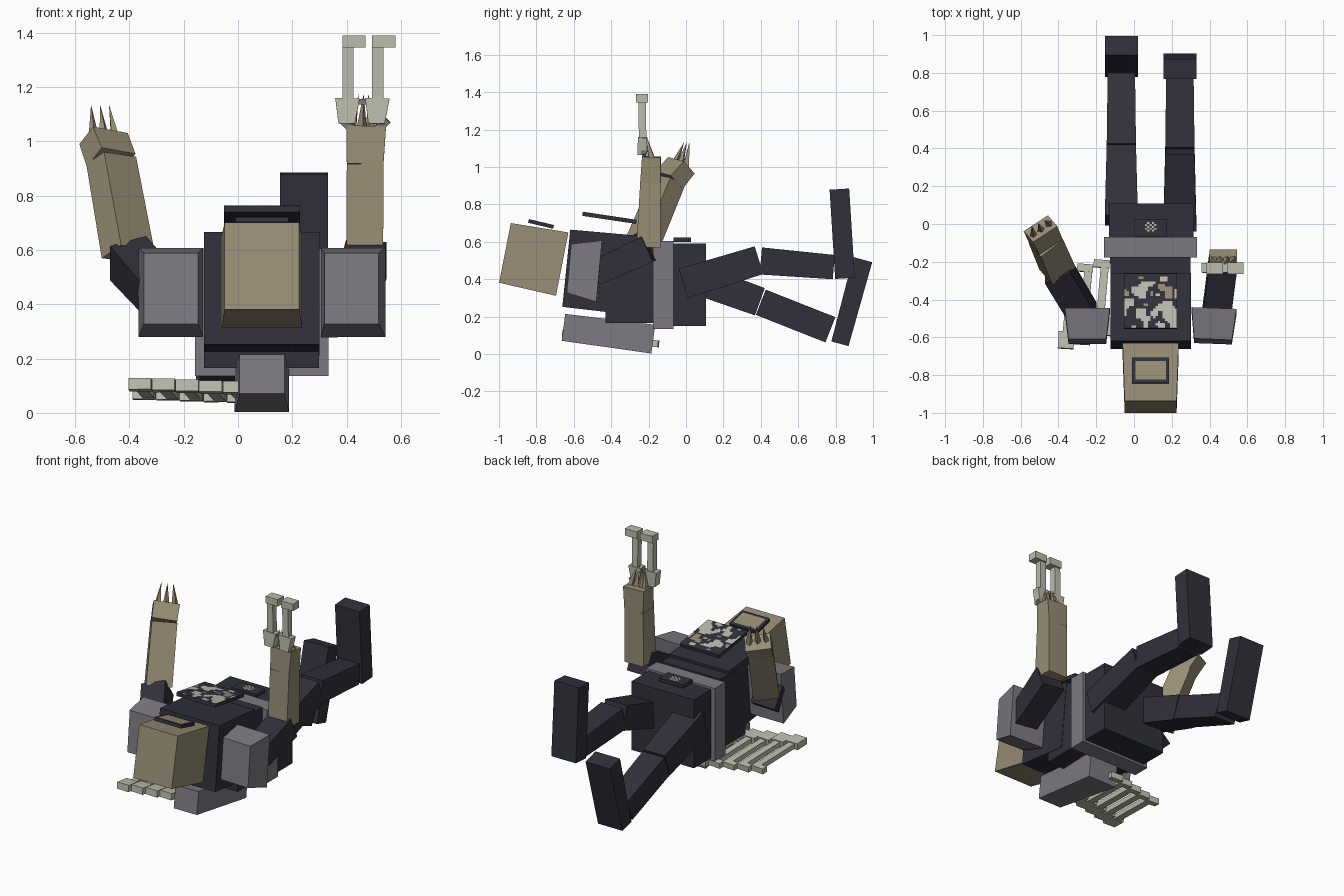
import bpy, bmesh, math
from mathutils import Vector, noise

if "Cube" in bpy.data.objects:
    bpy.data.objects.remove(bpy.data.objects["Cube"])


def material(name, r, g, b):
    m = bpy.data.materials.new(name)
    lin = [(c / 255 / 12.92) if c < 11 else ((c / 255 + 0.055) / 1.055) ** 2.4 for c in (r, g, b)]
    m.diffuse_color = (*lin, 1)
    m.use_nodes = True
    m.node_tree.nodes["Principled BSDF"].inputs["Base Color"].default_value = m.diffuse_color
    return m


DARK = material("dark navy cloth", 49, 48, 59)
GREY = material("grey padding", 124, 122, 129)
TAN = material("tan skin", 151, 141, 117)
BONE = material("pale bone", 188, 189, 174)


def finish(name, bm, *mats):
    bmesh.ops.recalc_face_normals(bm, faces=bm.faces)
    me = bpy.data.meshes.new(name)
    bm.to_mesh(me)
    bm.free()
    for m in mats:
        me.materials.append(m)
    ob = bpy.data.objects.new(name, me)
    bpy.context.collection.objects.link(ob)
    return ob


def block(name, a, b, size_a, size_b, mat, side=(1, 0, 0)):
    """Tapered box from end centre a to end centre b; sizes are (side width, thickness)."""
    a, b = Vector(a), Vector(b)
    d = (b - a).normalized()
    u = Vector(side)
    u = (u - d * u.dot(d)).normalized()
    v = d.cross(u)
    bm = bmesh.new()
    rings = []
    for c, (w, t) in ((a, size_a), (b, size_b)):
        rings.append([bm.verts.new(c + u * (w / 2 * i) + v * (t / 2 * j))
                      for i, j in ((-1, -1), (1, -1), (1, 1), (-1, 1))])
    bm.faces.new(rings[0])
    bm.faces.new(rings[1])
    for i in range(4):
        k = (i + 1) % 4
        bm.faces.new((rings[0][i], rings[0][k], rings[1][k], rings[1][i]))
    return finish(name, bm, mat)


def box(name, x0, x1, y0, y1, z0, z1, mat):
    s = (x1 - x0, z1 - z0)
    x, z = (x0 + x1) / 2, (z0 + z1) / 2
    return block(name, (x, y0, z), (x, y1, z), s, s, mat)


def spike(name, base, tip, r):
    d = Vector(tip) - Vector(base)
    bm = bmesh.new()
    bmesh.ops.create_cone(bm, segments=4, radius1=r, radius2=0, depth=d.length, cap_ends=True)
    ob = finish(name, bm, TAN)
    ob.location = (Vector(tip) + Vector(base)) / 2
    ob.rotation_mode = 'QUATERNION'
    ob.rotation_quaternion = d.to_track_quat('Z', 'Y')


def painted_sheet(name, centre, w, l, tilt, nx, ny, rule, mats):
    """Flat grid whose cells are coloured by rule(i, j)."""
    bm = bmesh.new()
    vs = [[bm.verts.new((w * (i / nx - .5), l * (j / ny - .5), 0)) for i in range(nx + 1)]
          for j in range(ny + 1)]
    for j in range(ny):
        for i in range(nx):
            f = bm.faces.new((vs[j][i], vs[j][i + 1], vs[j + 1][i + 1], vs[j + 1][i]))
            f.material_index = rule(i, j)
    ob = finish(name, bm, *mats)
    ob.location = centre
    ob.rotation_euler.x = tilt


CX = 0.088  # centre line of the body

# Head, torso, belt, pelvis
block("head", (CX, -.968, .541), (CX, -.662, .481), (.275, .325), (.297, .345), TAN)
block("chest", (CX, -.64, .459), (CX, -.28, .422), (.425, .415), (.425, .425), DARK)
box("abdomen", -.125, .298, -.43, -.175, .165, .615, DARK)
box("belt", -.158, .333, -.177, -.068, .135, .605, GREY)
box("pelvis", -.132, .315, -.068, .108, .15, .592, DARK)
block("back_pack", (CX, -.655, .143), (CX, -.175, .08), (.165, .145), (.2, .155), GREY)

# Floating plates on the face, chest and belt
block("face_plate", (CX, -.842, .712), (CX, -.708, .68), (.195, .02), (.195, .02), DARK)
painted_sheet("face_paint", (CX, -.774, .708), .195, .137, -.234, 12, 8,
              lambda i, j: 0 if 0 < i < 11 and 0 < j < 7 else 1, (TAN, DARK))
block("chest_plate", (CX, -.553, .75), (CX, -.265, .707), (.28, .022), (.28, .022), DARK)


def camo(i, j):
    n = noise.noise(Vector((i * .27 + 3.1, j * .27 + 8.4, .5)))
    if n > .1:
        return 1
    return 2 if n < -.42 else 0


painted_sheet("chest_paint", (CX, -.408, .742), .28, .29, -.148, 22, 22, camo, (DARK, BONE, TAN))
box("buckle", .0, .175, -.067, .027, .6, .622, DARK)
painted_sheet("buckle_paint", (CX, -.02, .6235), .16, .08, 0, 13, 8,
              lambda i, j: 1 if 3 < i < 9 and 1 < j < 7 and (i + j) % 2 else 0, (DARK, BONE))

# Shoulder pads, narrower toward the head
for side, x0, x1 in (("left", -.247, -.247), ("right", .418, .424)):
    block(side + "_shoulder_pad", (x0, -.622, .458), (x1, -.46, .443), (.2, .262), (.238, .33), GREY)

# Right arm, straight up
block("right_upper_arm", (.435, -.49, .43), (.472, -.2, .565), (.15, .13), (.15, .15), DARK)
block("right_forearm", (.467, -.2, .57), (.468, -.19, .915), (.135, .13), (.135, .11), TAN)
block("right_hand", (.468, -.19, .915), (.472, -.185, 1.055), (.135, .11), (.146, .1), TAN)
for i in range(4):
    x = .42 + .035 * i
    spike("right_claw", (x, -.185, 1.045), (x * .5 + .235, -.215, 1.175), .02)

# Left arm, leaning outward
hint = (.117, .1, 0)
block("left_upper_arm", (-.265, -.48, .415), (-.405, -.245, .57), (.15, .13), (.15, .15), DARK)
block("left_forearm", (-.405, -.235, .585), (-.467, -.09, .93), (.155, .12), (.15, .11), TAN, hint)
block("left_hand", (-.467, -.09, .93), (-.495, -.025, 1.01), (.15, .11), (.155, .1), TAN, hint)
for i in range(3):
    t = i - 1
    spike("left_claw", (-.49 + .04 * t, -.035 + .034 * t, 1.0),
          (-.508 + .033 * t, .005 + .014 * t, 1.135), .022)

# Legs: thigh, shin and foot as (a, b) pairs in the y-z plane
LEGS = {
    "right": (.243, ((-.015, .378), (.39, .502), .165, .155),
              ((.4, .498), (.79, .465), .145, .13), ((.85, .405), (.82, .882), .105, .105)),
    "left": (-.067, ((.02, .415), (.395, .28), .165, .155),
             ((.4, .277), (.772, .13), .145, .145), ((.823, .055), (.945, .505), .095, .105)),
}
for side, (x, thigh, shin, foot) in LEGS.items():
    for part, (a, b, ta, tb), wa, wb in (("thigh", thigh, .175, .155), ("shin", shin, .155, .145),
                                         ("foot", foot, .175, .175)):
        block(f"{side}_{part}", (x, *a), (x, *b), (wa, ta), (wb, tb), DARK)

# Two-pronged hook in the right hand
for x in (.405, .515):
    block("hook_base", (x - .005, -.235, 1.065), (x - .002, -.232, 1.158), (.06, .05), (.09, .05), BONE)
    block("hook_prong", (x, -.232, 1.155), (x, -.235, 1.39), (.042, .04), (.042, .04), BONE)
    block("hook_tip", (x + .022, -.235, 1.345), (x + .022, -.235, 1.39), (.086, .062), (.086, .062), BONE)
box("hook_link", .42, .5, -.24, -.215, 1.135, 1.155, GREY)
for x, tilt in ((.385, .04), (.55, -.04)):
    block("hook_strap", (x + tilt, -.22, 1.04), (x, -.225, 1.08), (.03, .02), (.03, .02), GREY)

# Fallen rake of hooked bars beside the back pack
for i in range(5):
    x, dy, dz = -.362 + .087 * i, .022 * i, -.003 * i
    block("rake_base", (x, -.66 + dy, .108 + dz), (x + .005, -.57 + dy, .1 + dz),
          (.084, .042), (.084, .042), BONE)
    block("rake_bar", (x + .005, -.58 + dy, .1 + dz), (x + .035, -.25 + dy, .068 + dz),
          (.042, .032), (.042, .032), BONE)
    block("rake_tip", (x + .015, -.275 + dy, .07 + dz), (x + .018, -.235 + dy, .066 + dz),
          (.084, .036), (.084, .036), BONE)
